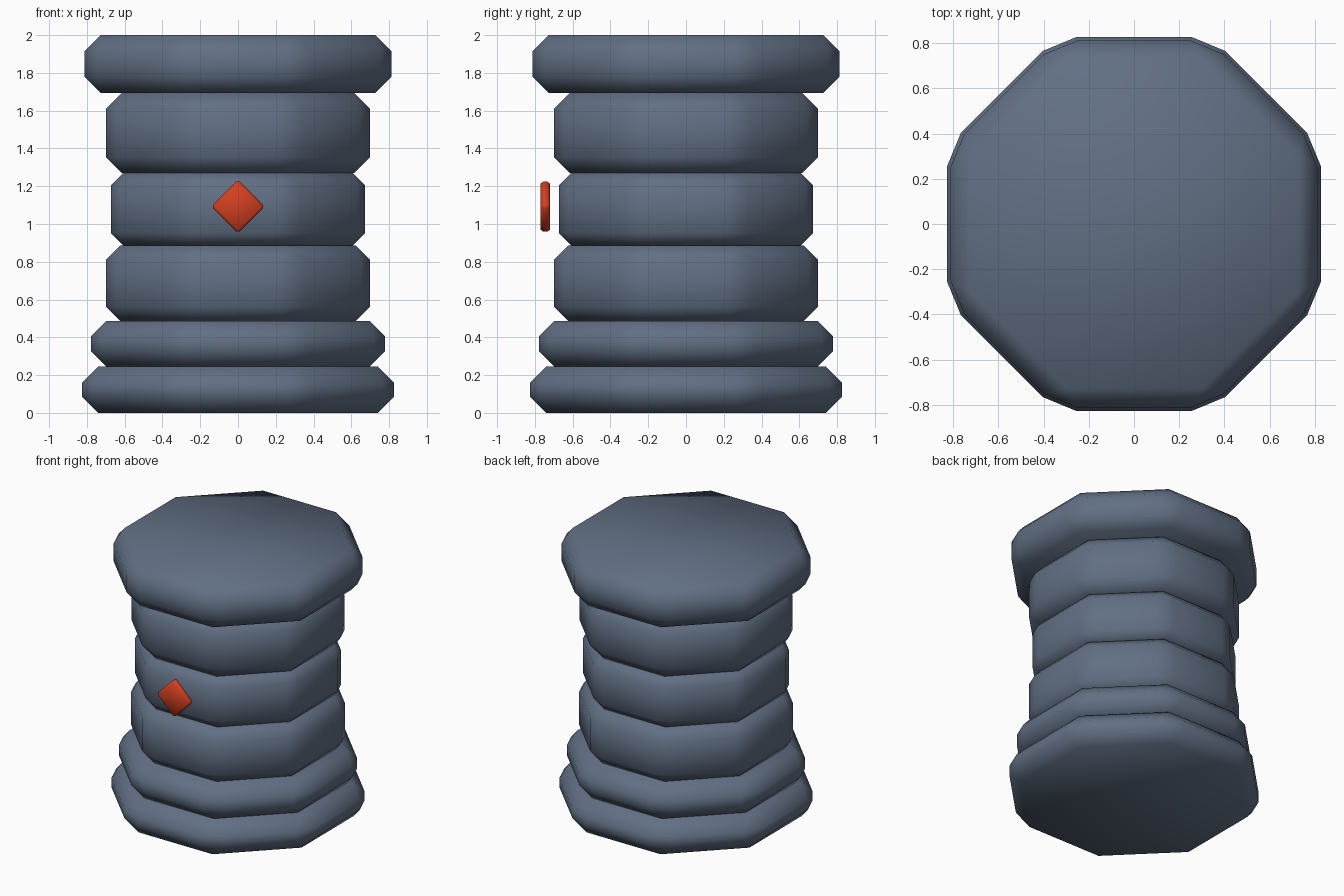
import bpy, math

if "Cube" in bpy.data.objects:
    bpy.data.objects.remove(bpy.data.objects["Cube"])


def finish(obj, name, width, color):
    """Name, chamfer, smooth and colour a part."""
    obj.name = name
    bpy.ops.object.transform_apply(location=False, rotation=True, scale=True)
    bev = obj.modifiers.new("chamfer", 'BEVEL')
    bev.width = width
    bev.segments = 1
    bev.limit_method = 'ANGLE'
    bev.angle_limit = math.radians(30)
    bpy.ops.object.shade_smooth()
    if color:
        mat = bpy.data.materials.new(name + "_color")
        mat.diffuse_color = color
        mat.use_nodes = True
        mat.node_tree.nodes["Principled BSDF"].inputs["Base Color"].default_value = mat.diffuse_color
        obj.data.materials.append(mat)


SLATE = (0.12, 0.16, 0.23, 1)
RED = (0.65, 0.05, 0.015, 1)

# Stacked octagonal drums: name, bottom z, top z, flat-to-centre distance, chamfer
drums = [
    ("base_lower", 0.0, 0.245, 0.827, 0.087),
    ("base_upper", 0.245, 0.487, 0.777, 0.08),
    ("shaft_lower", 0.487, 0.887, 0.698, 0.075),
    ("shaft_middle", 0.887, 1.27, 0.673, 0.065),
    ("shaft_upper", 1.27, 1.693, 0.698, 0.083),
    ("cap", 1.693, 2.0, 0.812, 0.085),
]
for name, z0, z1, apothem, width in drums:
    bpy.ops.mesh.primitive_cylinder_add(
        vertices=8, radius=apothem / math.cos(math.pi / 8), depth=z1 - z0,
        location=(0, 0, (z0 + z1) / 2), rotation=(0, 0, math.pi / 8))
    finish(bpy.context.object, name, width, SLATE)

# Red diamond plate floating just off the front
bpy.ops.mesh.primitive_cube_add(size=1, location=(0, -0.745, 1.092),
                                rotation=(0, math.pi / 4, 0))
plate = bpy.context.object
plate.scale = (0.2, 0.048, 0.2)
finish(plate, "front_diamond", 0.013, RED)
